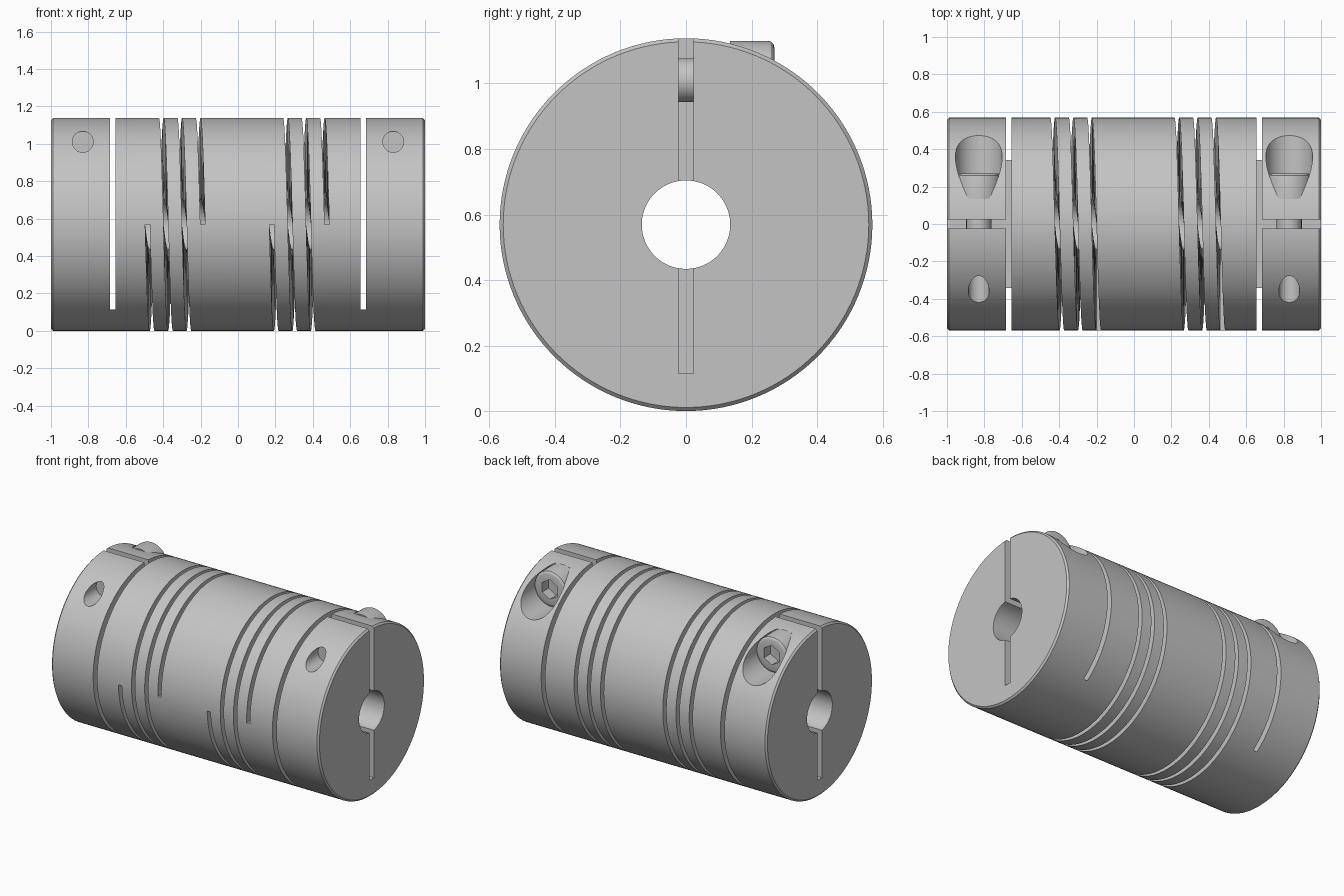
import bpy, bmesh, math
from mathutils import Matrix

cube = bpy.data.objects.get("Cube")
if cube:
    bpy.data.objects.remove(cube, do_unlink=True)

R = 0.569          # body radius, also the axis height
BORE = 0.135
SCREW_X, SCREW_Z = 0.83, 1.01

metal = bpy.data.materials.new("grey_metal")
metal.use_nodes = True
GREY = (0.55, 0.55, 0.55, 1)
metal.diffuse_color = GREY
metal.node_tree.nodes["Principled BSDF"].inputs["Base Color"].default_value = GREY


def make(name, bm):
    bmesh.ops.recalc_face_normals(bm, faces=bm.faces)
    me = bpy.data.meshes.new(name)
    bm.to_mesh(me)
    bm.free()
    me.materials.append(metal)
    ob = bpy.data.objects.new(name, me)
    bpy.context.collection.objects.link(ob)
    return ob


def select(ob):
    bpy.ops.object.select_all(action='DESELECT')
    ob.select_set(True)
    bpy.context.view_layer.objects.active = ob


def cut(ob, cutter):
    cutter.hide_render = True
    select(ob)
    mod = ob.modifiers.new("cut", 'BOOLEAN')
    mod.operation = 'DIFFERENCE'
    mod.solver = 'EXACT'
    mod.object = cutter
    bpy.ops.object.modifier_apply(modifier=mod.name)
    bpy.data.objects.remove(cutter, do_unlink=True)


def smooth(ob):
    select(ob)
    bpy.ops.object.shade_smooth_by_angle(angle=math.radians(30))


def box(name, x0, x1, y0, y1, z0, z1):
    bm = bmesh.new()
    bmesh.ops.create_cube(bm, size=1)
    bmesh.ops.scale(bm, vec=(x1 - x0, y1 - y0, z1 - z0), verts=bm.verts)
    bmesh.ops.translate(bm, vec=((x0 + x1) / 2, (y0 + y1) / 2, (z0 + z1) / 2), verts=bm.verts)
    return make(name, bm)


def rod(name, x, z, y0, y1, r, sides=48):
    """Cylinder along y."""
    bm = bmesh.new()
    bmesh.ops.create_cone(bm, cap_ends=True, segments=sides, radius1=r, radius2=r, depth=y1 - y0)
    bmesh.ops.rotate(bm, matrix=Matrix.Rotation(math.pi / 2, 3, 'X'), verts=bm.verts)
    bmesh.ops.translate(bm, vec=(x, (y0 + y1) / 2, z), verts=bm.verts)
    return make(name, bm)


def lathe(name, profile, place, sides):
    """Closed solid from a loop of (along, radius) points; place maps them to space."""
    bm = bmesh.new()
    rings = []
    for i in range(sides):
        a = 2 * math.pi * i / sides
        rings.append([bm.verts.new(place(u, r * math.cos(a), r * math.sin(a))) for u, r in profile])
    n = len(profile)
    for i in range(sides):
        p, q = rings[i], rings[(i + 1) % sides]
        for k in range(n):
            m = (k + 1) % n
            bm.faces.new((p[k], p[m], q[m], q[k]))
    return make(name, bm)


def helix(name, x0, pitch=0.0985, turns=3, half=0.0125, steps=60):
    """Spiral slot cutter, starting at the front and running downward."""
    bm = bmesh.new()
    rings = []
    for i in range(turns * steps + 1):
        a = 2 * math.pi * i / steps
        x = x0 + pitch * i / steps
        rings.append([bm.verts.new((x + dx, -r * math.cos(a), R - r * math.sin(a)))
                      for dx, r in ((-half, 0.1), (half, 0.1), (half, 0.65), (-half, 0.65))])
    for p, q in zip(rings, rings[1:]):
        for k in range(4):
            m = (k + 1) % 4
            bm.faces.new((p[k], p[m], q[m], q[k]))
    bm.faces.new(rings[0])
    bm.faces.new(rings[-1])
    bmesh.ops.triangulate(bm, faces=bm.faces)
    return make(name, bm)


# Tube body with chamfered rims
C = 0.011
body = lathe("coupling_body",
             [(-1, BORE), (-1, R - C), (-1 + C, R), (1 - C, R), (1, R - C), (1, BORE)],
             lambda u, a, b: (u, a, R + b), 128)

# Spiral flexure slots
for start in (-0.484, 0.18):
    cut(body, helix("spiral_cutter", start))

# Clamp slits, screw holes and counterbores at both ends
for s in (-1, 1):
    lo, hi = sorted((s * 0.656, s * 0.685))
    cut(body, box("cross_slit_cutter", lo, hi, -0.8, 0.8, 0.115, 1.3))
    lo, hi = sorted((s * 0.67, s * 1.1))
    cut(body, box("clamp_slit_cutter", lo, hi, -0.023, 0.023, 0.115, 1.3))
    cut(body, rod("screw_hole_cutter", s * SCREW_X, SCREW_Z, -0.8, 0.01, 0.056))
    cut(body, rod("counterbore_cutter", s * SCREW_X, SCREW_Z, 0.135, 0.8, 0.125, 64))
smooth(body)

# Socket head clamp screws
for s, side in ((-1, "right"), (1, "left")):
    x = s * SCREW_X
    shaft = rod(side + "_screw_shaft", x, SCREW_Z, -0.25, 0.15, 0.067)
    smooth(shaft)

    bm = bmesh.new()
    edge = [(0.134, 0.12), (0.25, 0.12), (0.26, 0.1175), (0.267, 0.11), (0.27, 0.1)]
    rings = [[bm.verts.new((x + r * math.cos(t), y, SCREW_Z + r * math.sin(t)))
              for t in (2 * math.pi * i / 48 for i in range(48))] for y, r in edge]
    for p, q in zip(rings, rings[1:]):
        for i in range(48):
            j = (i + 1) % 48
            bm.faces.new((p[i], p[j], q[j], q[i]))
    bm.faces.new(rings[0])
    bm.faces.new(rings[-1])
    head = make(side + "_screw_head", bm)
    cut(head, rod("hex_cutter", x, SCREW_Z, 0.2, 0.4, 0.066, 6))
    smooth(head)
